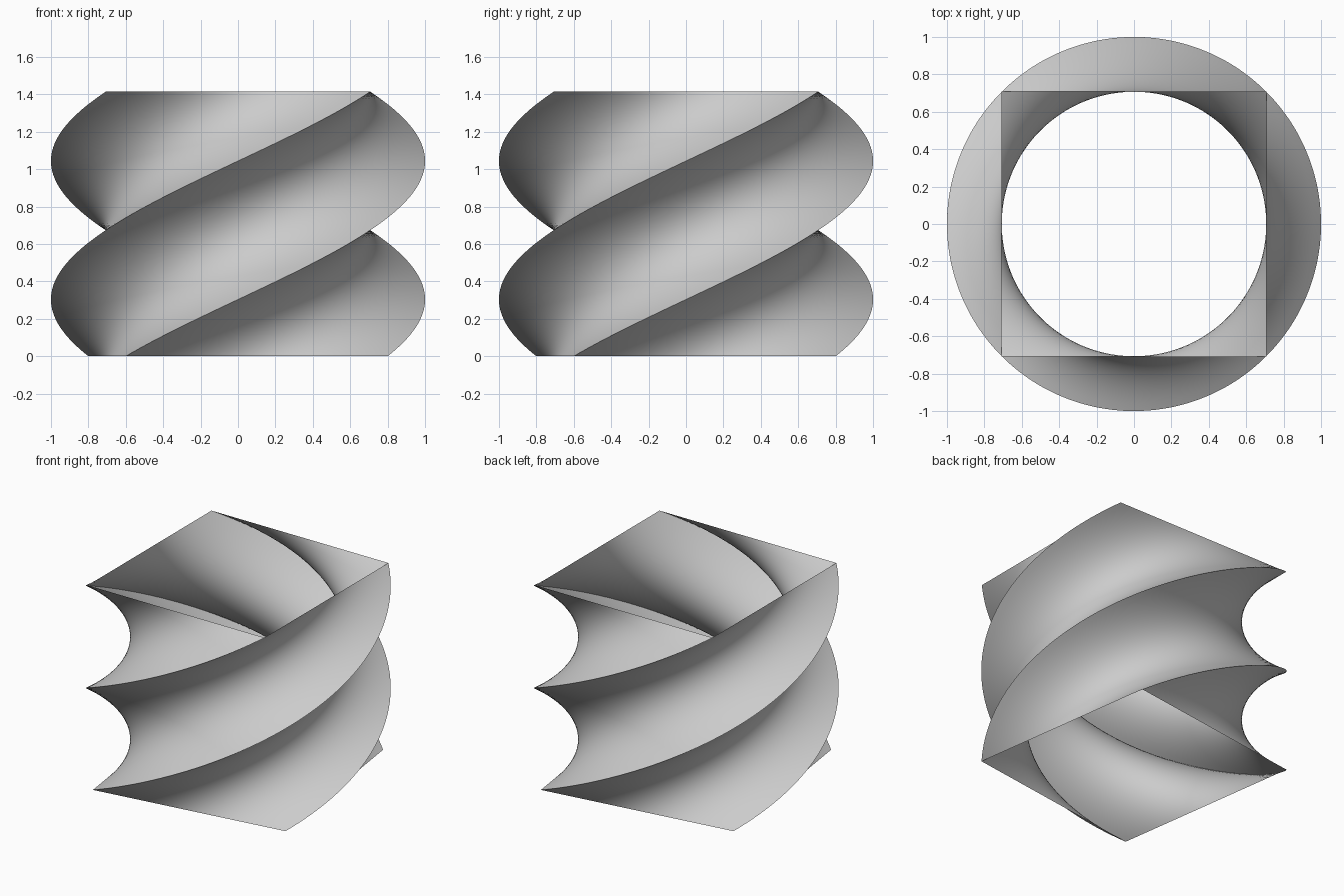
import bpy, bmesh, math
from mathutils import Vector

if "Cube" in bpy.data.objects:
    bpy.data.objects.remove(bpy.data.objects["Cube"])

SIDE = math.sqrt(2)      # square side and height
TWIST = 3.0              # total twist in radians
COLS, ROWS = 24, 128     # divisions per wall and along the height

grey = bpy.data.materials.new("plain_grey")
grey.diffuse_color = (0.6, 0.6, 0.6, 1)
grey.use_nodes = True
grey.node_tree.nodes["Principled BSDF"].inputs["Base Color"].default_value = grey.diffuse_color

# Open square outline, evenly divided, corners at radius 1
corners = [Vector((math.cos(a), math.sin(a)))
           for a in (math.pi / 4 + k * math.pi / 2 for k in range(4))]
outline = [corners[k].lerp(corners[(k + 1) % 4], i / COLS)
           for k in range(4) for i in range(COLS)]

# Stack of outlines, turning steadily so that the top is square to the axes
bm = bmesh.new()
rings = []
for r in range(ROWS + 1):
    t = r / ROWS
    a = TWIST * (t - 1)
    c, s = math.cos(a), math.sin(a)
    rings.append([bm.verts.new((p.x * c - p.y * s, p.x * s + p.y * c, SIDE * t))
                  for p in outline])
n = len(outline)
for lo, hi in zip(rings, rings[1:]):
    for i in range(n):
        j = (i + 1) % n
        bm.faces.new((lo[i], lo[j], hi[j], hi[i]))

# Twisted tube, open at both ends
mesh = bpy.data.meshes.new("twisted_square_tube")
bm.to_mesh(mesh)
bm.free()
mesh.materials.append(grey)
tube = bpy.data.objects.new("twisted_square_tube", mesh)
bpy.context.collection.objects.link(tube)
bpy.context.view_layer.objects.active = tube
tube.select_set(True)
bpy.ops.object.shade_smooth_by_angle(angle=math.radians(30))
